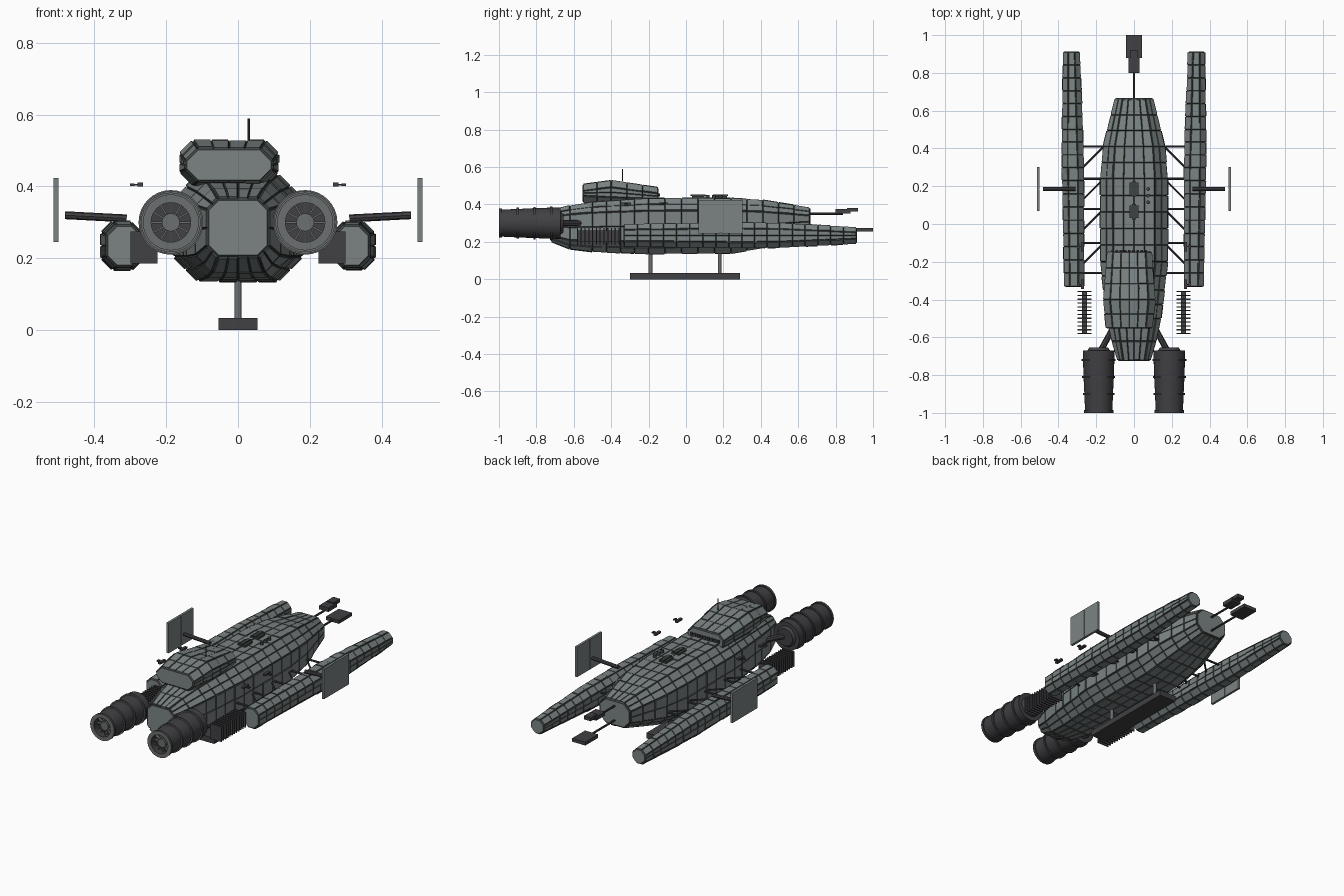
import bpy, bmesh, math, random
from mathutils import Vector, Matrix

random.seed(4)
if "Cube" in bpy.data.objects:
    bpy.data.objects.remove(bpy.data.objects["Cube"], do_unlink=True)


def material(name, rgb):
    m = bpy.data.materials.new(name)
    m.use_nodes = True
    m.diffuse_color = (*rgb, 1)
    m.node_tree.nodes["Principled BSDF"].inputs["Base Color"].default_value = (*rgb, 1)
    return m


PLATE = material("grey_green_plate", (0.2, 0.23, 0.23))
DARK = material("dark_metal", (0.052, 0.05, 0.056))
STEEL = material("mid_steel", (0.15, 0.16, 0.16))
GROOVE = material("groove_shadow", (0.05, 0.056, 0.056))


def finish(bm, name, *mats):
    mesh = bpy.data.meshes.new(name)
    bmesh.ops.recalc_face_normals(bm, faces=bm.faces)
    bm.to_mesh(mesh)
    bm.free()
    obj = bpy.data.objects.new(name, mesh)
    for m in mats:
        mesh.materials.append(m)
    bpy.context.collection.objects.link(obj)
    return obj


def add_box(bm, lo, hi, turn=Matrix()):
    lo, hi = Vector(lo), Vector(hi)
    mat = turn @ Matrix.Translation((lo + hi) / 2) @ Matrix.Diagonal((*(hi - lo), 1))
    bmesh.ops.create_cube(bm, size=1, matrix=mat)


def box(name, lo, hi, mat):
    bm = bmesh.new()
    add_box(bm, lo, hi)
    return finish(bm, name, mat)


def add_rod(bm, a, b, r, sides=8):
    a, b = Vector(a), Vector(b)
    turn = (b - a).to_track_quat('Z', 'Y').to_matrix().to_4x4()
    bmesh.ops.create_cone(bm, cap_ends=True, segments=sides, radius1=r, radius2=r,
                          depth=(b - a).length, matrix=Matrix.Translation((a + b) / 2) @ turn)


def rod(name, a, b, r, mat, sides=8):
    bm = bmesh.new()
    add_rod(bm, a, b, r, sides)
    return finish(bm, name, mat)


def ring_points(y, x0, x1, z0, z1, c, cuts):
    """Chamfered rectangle whose sides are split into panels."""
    corners = [(x0 + c, z1), (x1 - c, z1), (x1, z1 - c), (x1, z0 + c),
               (x1 - c, z0), (x0 + c, z0), (x0, z0 + c), (x0, z1 - c)]
    flat, diag, side = cuts
    pts = []
    for i, n in enumerate((flat, diag, side, diag) * 2):
        a, b = corners[i], corners[(i + 1) % 8]
        pts += [Vector((a[0] + (b[0] - a[0]) * k / n, y, a[1] + (b[1] - a[1]) * k / n)) for k in range(n)]
    return pts


def plated_loft(name, sections, step, cuts, gap, side=1):
    """Loft chamfered sections along y, then raise a plate on every face."""
    stations = []
    for a, b in zip(sections, sections[1:]):
        n = max(1, round((b[0] - a[0]) / step))
        stations += [[p + (q - p) * k / n for p, q in zip(a, b)] for k in range(n)]
    stations.append(sections[-1])
    bm = bmesh.new()
    rings = []
    for s in stations:
        rings.append([bm.verts.new((p.x * side, p.y, p.z)) for p in ring_points(*s, cuts)])
    n = len(rings[0])
    for r, q in zip(rings, rings[1:]):
        for i in range(n):
            bm.faces.new((r[i], r[(i + 1) % n], q[(i + 1) % n], q[i]))
    bm.faces.new(rings[0])
    bm.faces.new(rings[-1])
    bmesh.ops.recalc_face_normals(bm, faces=bm.faces)
    groups = ([], [])
    for f in bm.faces:
        groups[random.random() < 0.25].append(f)
    for group, depth in zip(groups, (gap, gap * 1.7)):
        rim = bmesh.ops.inset_individual(bm, faces=group, thickness=gap, depth=depth)
        for f in rim["faces"]:
            f.material_index = 1
    return finish(bm, name, PLATE, GROOVE)


# Main hull, offset command deck
plated_loft("main_hull", [
    (-0.72, -0.085, 0.085, 0.205, 0.365, 0.03), (-0.62, -0.115, 0.115, 0.165, 0.39, 0.045),
    (-0.5, -0.14, 0.14, 0.15, 0.41, 0.055), (-0.2, -0.175, 0.175, 0.14, 0.43, 0.065),
    (0.24, -0.175, 0.175, 0.142, 0.43, 0.065), (0.41, -0.16, 0.16, 0.17, 0.42, 0.06),
    (0.66, -0.1, 0.1, 0.235, 0.38, 0.04)], 0.085, (4, 2, 2), 0.004)
plated_loft("command_deck", [
    (-0.55, -0.145, 0.095, 0.415, 0.505, 0.033), (-0.4, -0.16, 0.11, 0.405, 0.525, 0.035),
    (-0.15, -0.14, 0.09, 0.4, 0.488, 0.03)], 0.08, (4, 1, 2), 0.0035)
rod("deck_antenna", (0.03, -0.34, 0.525), (0.03, -0.34, 0.59), 0.003, DARK)
bm = bmesh.new()
for i in range(9):
    x = -0.025 + (i - 4) * 0.022
    add_box(bm, (x - 0.007, -0.15, 0.442), (x + 0.007, -0.138, 0.458))
finish(bm, "deck_rear_vents", DARK)

# Roof hatches and round ports
bm = bmesh.new()
for y in (0.065, 0.185):
    add_box(bm, (-0.024, y - 0.034, 0.43), (0.024, y + 0.034, 0.446))
    add_box(bm, (-0.01, y - 0.04, 0.446), (0.01, y + 0.04, 0.452))
for y in (0.115, 0.15, 0.185):
    add_rod(bm, (0.075, y, 0.43), (0.075, y, 0.45), 0.01, 12)
finish(bm, "roof_hatches", GROOVE)

# Landing skid and legs
box("landing_skid", (-0.055, -0.3, 0), (0.055, 0.29, 0.033), DARK)
for label, y in (("front", -0.19), ("rear", 0.18)):
    rod(label + "_skid_leg", (0, y, 0.03), (0, y, 0.15), 0.01, STEEL, 12)

# Tail sensors
rod("upper_sensor_boom", (0, 0.65, 0.35), (0, 0.84, 0.35), 0.006, DARK)
box("upper_sensor", (-0.03, 0.8, 0.352), (0.03, 0.88, 0.375), DARK)
box("upper_sensor_head", (-0.022, 0.86, 0.362), (0.022, 0.92, 0.382), DARK)
rod("lower_sensor_boom", (0, 0.65, 0.265), (0, 0.9, 0.265), 0.006, DARK)
box("lower_sensor", (-0.043, 0.88, 0.255), (0.043, 1.0, 0.275), DARK)


def engine(label, x):
    profile = [(0, -0.955), (0.055, -0.955), (0.055, -1), (0.078, -1), (0.078, -0.985), (0.072, -0.985)]
    for y, r in ((-0.9, 0.076), (-0.81, 0.08), (-0.72, 0.083)):
        profile += [(r, y - 0.006), (r + 0.007, y - 0.006), (r + 0.007, y + 0.006), (r, y + 0.006)]
    profile += [(0.084, -0.67), (0.06, -0.67), (0.05, -0.655), (0, -0.655)]
    bm = bmesh.new()
    vs = [bm.verts.new((r, y, 0)) for r, y in profile]
    es = [bm.edges.new(pair) for pair in zip(vs, vs[1:])]
    bmesh.ops.spin(bm, geom=vs + es, cent=(0, 0, 0), axis=(0, 1, 0), angle=math.tau, steps=32)
    bmesh.ops.remove_doubles(bm, verts=bm.verts, dist=0.0001)
    bmesh.ops.recalc_face_normals(bm, faces=bm.faces)
    for f in bm.faces:
        c = f.calc_center_median()
        if f.normal.y < -0.9 and math.hypot(c.x, c.z) > 0.056:
            f.material_index = 1
    bmesh.ops.translate(bm, verts=bm.verts, vec=(x, 0, 0.3))
    barrel = finish(bm, label + "_engine_barrel", DARK, STEEL)
    bpy.ops.object.select_all(action='DESELECT')
    barrel.select_set(True)
    bpy.context.view_layer.objects.active = barrel
    bpy.ops.object.shade_smooth_by_angle(angle=math.radians(35))
    # Fan blades and hub
    bm = bmesh.new()
    for i in range(12):
        turn = Matrix.Translation((x, 0, 0.3)) @ Matrix.Rotation(math.tau * i / 12, 4, 'Y')
        add_box(bm, (0.02, -0.972, -0.0025), (0.056, -0.954, 0.0025), turn)
    add_rod(bm, (x, -0.98, 0.3), (x, -0.954, 0.3), 0.025, 24)
    finish(bm, label + "_engine_fan", STEEL)


for label, s in (("left", 1), ("right", -1)):
    engine(label, 0.187 * s)
    rod(label + "_engine_strut", (0.11 * s, -0.55, 0.3), (0.187 * s, -0.69, 0.3), 0.016, DARK)

    # Outrigger pod
    plated_loft(label + "_outrigger_pod", [
        (-0.33, 0.268, 0.366, 0.178, 0.292, 0.028), (0.3, 0.268, 0.378, 0.17, 0.3, 0.03),
        (0.5, 0.274, 0.378, 0.172, 0.298, 0.03), (0.91, 0.29, 0.372, 0.193, 0.275, 0.025)],
        0.07, (1, 1, 2), 0.0035, s)

    # Truss between hull and pod
    bm = bmesh.new()
    for y in (0.41, 0.24, 0.08, -0.1, -0.26):
        add_rod(bm, (0.14 * s, y, 0.26), (0.28 * s, y, 0.26), 0.006)
        if y > -0.2:
            add_rod(bm, (0.16 * s, y, 0.26), (0.28 * s, y - 0.12, 0.26), 0.005)
    finish(bm, label + "_truss", DARK)

    # Finned radiator
    bm = bmesh.new()
    add_box(bm, (0.262 * s - 0.012, -0.583, 0.2), (0.262 * s + 0.012, -0.355, 0.262))
    for i in range(12):
        y = -0.58 + i * 0.0202
        add_box(bm, (0.262 * s - 0.038, y - 0.003, 0.185), (0.262 * s + 0.038, y + 0.003, 0.275))
    finish(bm, label + "_radiator", DARK)

    # Side panel on its arm
    rod(label + "_panel_arm", (0.31 * s, 0.185, 0.311), (0.482 * s, 0.185, 0.32), 0.011, DARK)
    bm = bmesh.new()
    for y in (0.068, 0.186):
        add_box(bm, (0.507 * s - 0.007, y, 0.246), (0.507 * s + 0.007, y + 0.115, 0.424))
    add_box(bm, (0.507 * s - 0.004, 0.17, 0.25), (0.507 * s + 0.004, 0.2, 0.42))
    finish(bm, label + "_side_panel", PLATE)

    # Hovering sensor pairs
    bm = bmesh.new()
    for y in (-0.12, -0.32):
        add_box(bm, (0.272 * s - 0.008, y - 0.025, 0.4), (0.272 * s + 0.008, y + 0.025, 0.411))
        add_box(bm, (0.295 * s - 0.006, y - 0.01, 0.402), (0.295 * s + 0.006, y + 0.01, 0.409))
        add_box(bm, (0.27 * s, y - 0.003, 0.403), (0.296 * s, y + 0.003, 0.407))
    finish(bm, label + "_hover_sensors", DARK)
